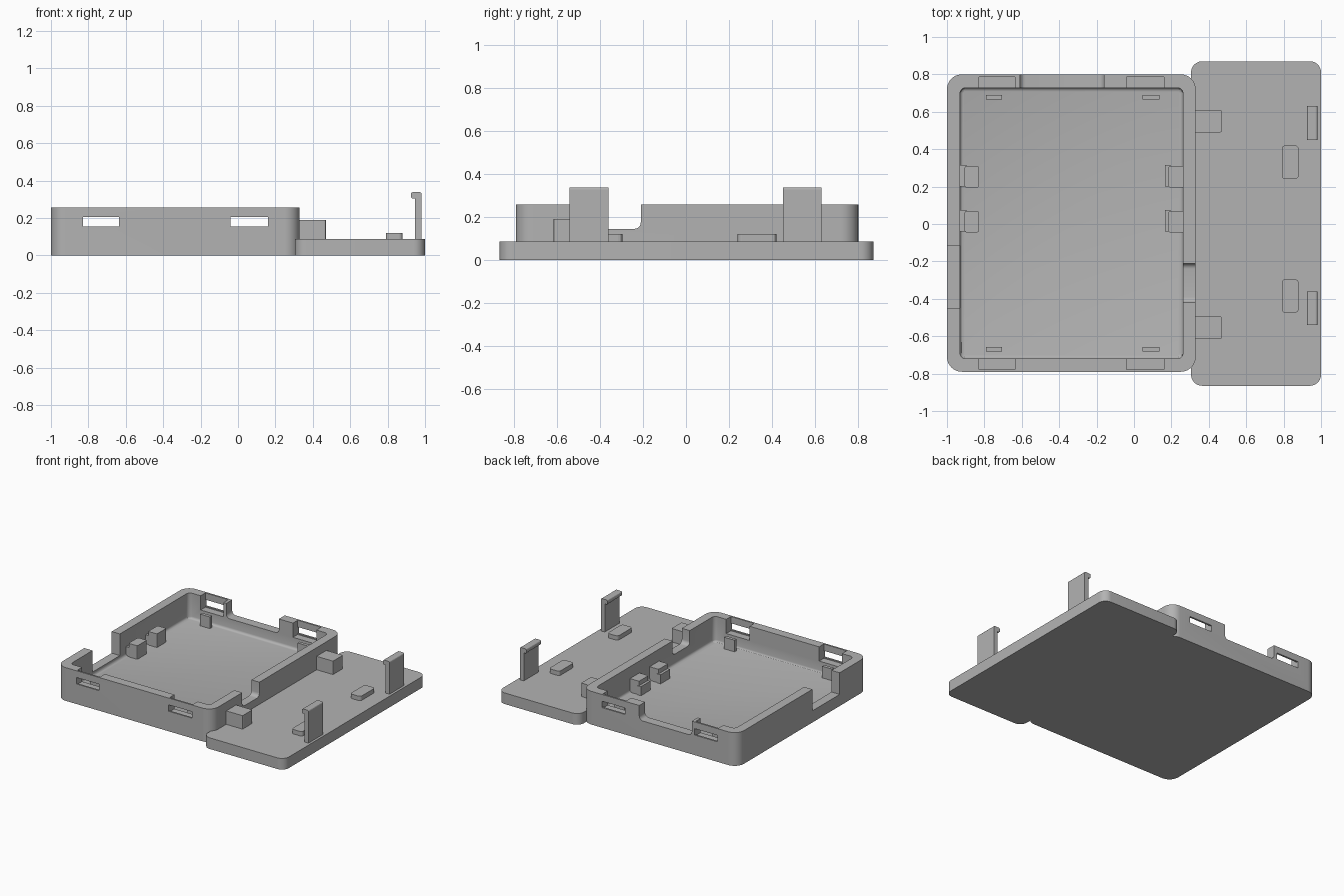
import bpy
import bmesh
from mathutils import Vector

if "Cube" in bpy.data.objects:
    bpy.data.objects.remove(bpy.data.objects["Cube"], do_unlink=True)

plastic = bpy.data.materials.new("grey_plastic")
plastic.use_nodes = True
GREY = (0.45, 0.45, 0.45, 1)
plastic.diffuse_color = GREY
plastic.node_tree.nodes["Principled BSDF"].inputs["Base Color"].default_value = GREY


def block(name, x, y, z, radius=0, axis=2, base_radius=0, segments=6):
    """Box from ranges; edges along one axis are rounded, optionally the base too."""
    bm = bmesh.new()
    bmesh.ops.create_cube(bm, size=1)
    for v in bm.verts:
        v.co = Vector([(r[0] + r[1]) / 2 + c * (r[1] - r[0]) for c, r in zip(v.co, (x, y, z))])
    if radius:
        edges = [e for e in bm.edges
                 if abs((e.verts[0].co - e.verts[1].co).normalized()[axis]) > 0.9]
        bmesh.ops.bevel(bm, geom=edges, offset=radius, segments=segments,
                        profile=0.5, affect='EDGES')
    if base_radius:
        edges = [e for e in bm.edges if all(abs(v.co.z - z[0]) < 1e-5 for v in e.verts)]
        bmesh.ops.bevel(bm, geom=edges, offset=base_radius, segments=3,
                        profile=0.5, affect='EDGES')
    bmesh.ops.recalc_face_normals(bm, faces=bm.faces)
    mesh = bpy.data.meshes.new(name)
    bm.to_mesh(mesh)
    bm.free()
    obj = bpy.data.objects.new(name, mesh)
    bpy.context.collection.objects.link(obj)
    mesh.materials.append(plastic)
    return obj


def activate(obj):
    bpy.ops.object.select_all(action='DESELECT')
    obj.select_set(True)
    bpy.context.view_layer.objects.active = obj


def cut(target, x, y, z, **rounding):
    cutter = block("cutter", x, y, z, **rounding)
    cutter.hide_render = True
    mod = target.modifiers.new("cut", 'BOOLEAN')
    mod.operation = 'DIFFERENCE'
    mod.solver = 'EXACT'
    mod.object = cutter
    activate(target)
    bpy.ops.object.modifier_apply(modifier=mod.name)
    bpy.data.objects.remove(cutter, do_unlink=True)


FLOOR = 0.06
ABOVE = 0.4

# Open tray with a rounded cavity
tray = block("tray", (-1, 0.33), (-0.79, 0.8), (0, 0.257), radius=0.08, segments=10)
cut(tray, (-0.93, 0.262), (-0.72, 0.728), (FLOOR, ABOVE), radius=0.03, base_radius=0.018)

# Cable openings in the back, right and left walls
cut(tray, (-0.61, -0.16), (0.7, 0.9), (0.145, ABOVE), radius=0.03, axis=1)
cut(tray, (0.24, 0.4), (-0.42, -0.21), (0.145, ABOVE), radius=0.03, axis=0)
cut(tray, (-1.1, -0.91), (-0.45, -0.115), (0.09, ABOVE))

# Latch pockets with slots through the wall
for x in ((-0.83, -0.635), (-0.04, 0.16)):
    cut(tray, x, (0.7, 0.786), (0.147, ABOVE))
    cut(tray, x, (-0.777, -0.7), (0.147, ABOVE))
    cut(tray, x, (-0.9, -0.7), (0.155, 0.205))
    cut(tray, x, (0.7, 0.9), (0.155, 0.205))

# Small upright stops beside the front and back walls
for x in ((-0.79, -0.705), (0.045, 0.135)):
    for y in ((0.665, 0.69), (-0.682, -0.657)):
        block("board_stop", x, y, (FLOOR - 0.01, 0.15))

# Stepped board rests on the side walls
for y0 in (0.195, -0.045):
    for x0, step, x1 in ((-0.94, -0.905, -0.83), (0.165, 0.185, 0.27)):
        block("rest_ledge", (x0, step + 0.01), (y0 + 0.005, y0 + 0.12), (FLOOR - 0.01, 0.13))
        block("rest_block", (step, x1), (y0, y0 + 0.115), (FLOOR - 0.01, 0.165),
              radius=0.008, segments=2)

# Lid plate lying beside the tray
lid = block("lid", (0.305, 1), (-0.865, 0.87), (0, 0.086), radius=0.06, segments=10)

# Lid blocks and low pads
for y in ((0.49, 0.61), (-0.615, -0.495)):
    block("lid_block", (0.31, 0.47), y, (0.07, 0.19), radius=0.008, segments=2)
for y in ((0.24, 0.42), (-0.475, -0.295)):
    block("lid_pad", (0.79, 0.88), y, (0.07, 0.12), radius=0.02, segments=4)

# Snap clips with inward hooks
for y in ((0.45, 0.63), (-0.54, -0.36)):
    block("clip_post", (0.947, 0.981), y, (0.07, 0.325))
    block("clip_hook", (0.925, 0.981), y, (0.303, 0.338), radius=0.01, axis=1, segments=3)

for obj in (tray, lid):
    activate(obj)
    bpy.ops.object.shade_smooth_by_angle()
